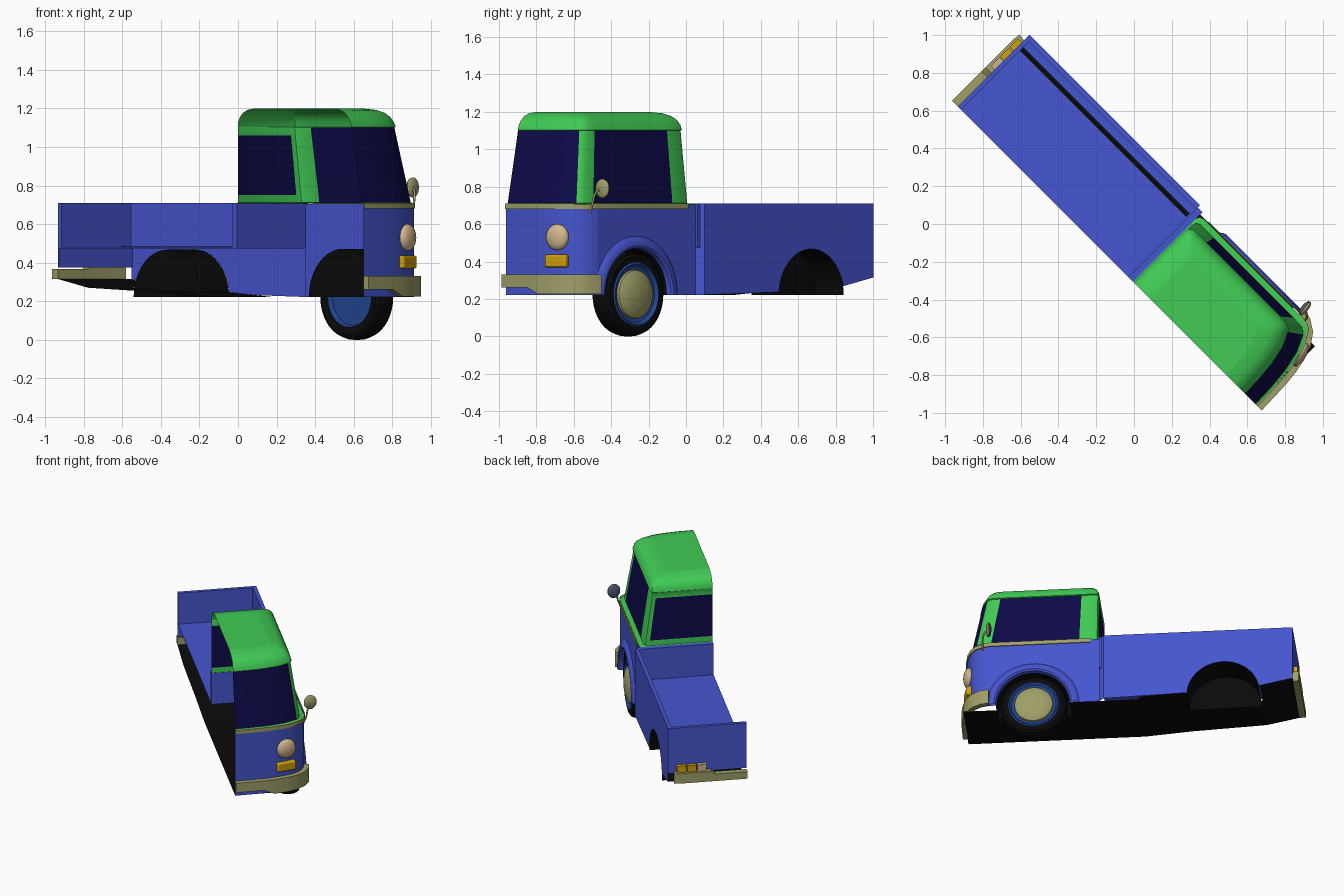
import bpy, bmesh, math
from mathutils import Vector, Matrix

if "Cube" in bpy.data.objects:
    bpy.data.objects.remove(bpy.data.objects["Cube"])

# Half of a small pickup, cut along its centre plane. Built with x = forward,
# y = outward, then every object is turned -45 degrees about z.
TURN = Matrix.Rotation(-math.pi / 4, 4, 'Z')
CUT = -0.22

def mat(name, r, g, b):
    m = bpy.data.materials.new(name)
    m.diffuse_color = (r, g, b, 1)
    m.use_nodes = True
    m.node_tree.nodes["Principled BSDF"].inputs["Base Color"].default_value = m.diffuse_color
    return m

BLUE = mat("body blue", 0.061, 0.092, 0.63)
GREEN = mat("cab green", 0.052, 0.60, 0.09)
GLASS = mat("navy glass", 0.004, 0.003, 0.065)
BLACK = mat("black", 0.003, 0.003, 0.003)
TRIM = mat("olive beige trim", 0.35, 0.35, 0.14)
AMBER = mat("amber lamp", 0.65, 0.36, 0.004)
LAMP = mat("tan lamp", 0.65, 0.47, 0.27)
RIM = mat("rim blue", 0.017, 0.065, 0.30)
MIRROR = mat("mirror grey", 0.08, 0.10, 0.17)

def make(name, verts, faces, mats, rule=None, smooth=True):
    me = bpy.data.meshes.new(name)
    me.from_pydata([tuple(v) for v in verts], [], faces)
    for m in mats:
        me.materials.append(m)
    if rule:
        for p in me.polygons:
            p.material_index = rule(p)
    bm = bmesh.new()
    bm.from_mesh(me)
    bmesh.ops.recalc_face_normals(bm, faces=bm.faces)
    bm.to_mesh(me)
    bm.free()
    ob = bpy.data.objects.new(name, me)
    bpy.context.collection.objects.link(ob)
    ob.matrix_world = TURN
    if smooth:
        bpy.ops.object.select_all(action='DESELECT')
        ob.select_set(True)
        bpy.context.view_layer.objects.active = ob
        bpy.ops.object.shade_smooth_by_angle(angle=math.radians(32))
    return ob

def box(name, t, s, z, m):
    v = [(a, b, c) for a in t for b in s for c in z]
    f = [(0, 1, 3, 2), (4, 6, 7, 5), (0, 4, 5, 1), (2, 3, 7, 6), (0, 2, 6, 4), (1, 5, 7, 3)]
    return make(name, v, f, [m], smooth=False)

def loft(name, rings, mats, rule=None, closed=False, caps=False):
    n = len(rings[0])
    v = [p for r in rings for p in r]
    f = [(i * n + j, i * n + (j + 1) % n, (i + 1) * n + (j + 1) % n, (i + 1) * n + j)
         for i in range(len(rings) - 1) for j in range(n if closed else n - 1)]
    if caps:
        f += [tuple(range(n)), tuple(range(len(v) - n, len(v)))]
    return make(name, v, f, mats, rule)

def lathe(name, centre, profile, mats, rule=None, n=40, a0=0.0, a1=2 * math.pi):
    # profile of (radius, sideways offset) turned about the axle direction
    rings = []
    for k in range(n + 1):
        a = a0 + (a1 - a0) * k / n
        rings.append([(centre[0] + r * math.cos(a), centre[1] + y, centre[2] + r * math.sin(a))
                      for r, y in profile])
    return loft(name, rings, mats, rule)

def arc(t, z, r, a0, a1, n=28):
    return [(t + r * math.cos(a0 + (a1 - a0) * k / n), z + r * math.sin(a0 + (a1 - a0) * k / n))
            for k in range(n + 1)]

def side(name, s, outline, m):
    return make(name, [(t, s, z) for t, z in outline], [tuple(range(len(outline)))], [m], smooth=False)

def band(name, plan, zlo, zhi, out, m):
    # bar following a plan line, growing outward by "out"
    rings = []
    for i, (t, s) in enumerate(plan):
        a, b = plan[max(i - 1, 0)], plan[min(i + 1, len(plan) - 1)]
        d = Vector((b[0] - a[0], b[1] - a[1])).normalized()
        nx, ny = (d.y, -d.x)
        if ny < -0.01 or (abs(ny) <= 0.01 and nx * t < 0):
            nx, ny = -nx, -ny
        if i == 0:
            nx, ny = math.copysign(1, t), 0
        lo, hi = zlo(s), zhi(s)
        rings.append([(t, s, lo), (t + nx * out, s + ny * out, lo),
                      (t + nx * out, s + ny * out, hi), (t, s, hi)])
    return loft(name, rings, [m], closed=True, caps=True)

# --- lower cab: bowed front and flat door side with a wheel opening
S = 0.283
nose = [(1.14, CUT), (1.136, -0.1), (1.127, 0.02), (1.11, 0.12), (1.085, 0.19), (1.05, 0.24),
        (1.0, 0.272), (0.95, S)]
loft("nose_panel", [[(t, s, z) for t, s in nose] for z in (0.222, 0.45, 0.705)], [BLUE])
FW, RW = (0.66, 0.222), (-0.63, 0.222)
side("cab_side", S, [(0.95, 0.705), (0.95, 0.222)] + arc(*FW, 0.25, 0, math.pi)
     + [(0.21, 0.222), (0.21, 0.705)], BLUE)
loft("side_step", [[(0.21, S, z), (0.177, 0.318, z)] for z in (0.222, 0.71)], [BLUE])
lathe("front_fender_lip", (FW[0], 0, FW[1]),
      [(0.245, 0.27), (0.25, 0.298), (0.262, 0.306), (0.28, 0.305), (0.297, 0.297), (0.313, S)],
      [BLUE], a1=math.pi)
band("belt_trim", nose + [(0.6, S), (0.27, S)], lambda s: 0.682, lambda s: 0.71, 0.007, TRIM)

# --- upper cab: lofted rings, glass chosen by band and column
plan = [(1.13, CUT), (1.126, -0.1), (1.115, 0.02), (1.092, 0.13), (1.05, 0.222), (1.035, 0.237),
        (1.01, 0.247), (0.95, 0.25), (0.65, 0.25), (0.35, 0.25), (0.25, 0.25), (0.229, 0.241),
        (0.22, 0.215), (0.22, CUT)]
levels = [(0.706, 1.14, 0.28, 0.21), (0.712, 1.128, 0.246, 0.22), (0.75, 1.12, 0.242, 0.22),
          (1.06, 1.058, 0.2, 0.22), (1.1, 1.05, 0.195, 0.22), (1.104, 1.052, 0.203, 0.218),
          (1.13, 1.044, 0.196, 0.222), (1.155, 1.028, 0.183, 0.234), (1.177, 1.003, 0.16, 0.256),
          (1.192, 0.968, 0.128, 0.288), (1.2, 0.91, 0.07, 0.34)]
def cab_ring(z, f, w, r):
    return [(r + (t - 0.22) * (f - r) / 0.91, CUT + (s - CUT) * (w - CUT) / 0.47, z) for t, s in plan]
COLS = len(plan) - 1
def glass(p):
    row, col = divmod(p.index, COLS)
    front_or_side = 1 <= row <= 3 and (col <= 3 or 7 <= col <= 8)
    return 1 if front_or_side or (row == 2 and col == 12) else 0
rings = [cab_ring(*l) for l in levels]
loft("cab_upper", rings, [GREEN, GLASS], glass)
make("roof_top", rings[-1], [tuple(range(len(plan)))], [GREEN], smooth=False)

# --- cargo bed
side("bed_side_outer", 0.318, [(0.177, 0.71), (0.177, 0.222)] + arc(*RW, 0.245, 0.06, math.pi - 0.2)
     + [(-0.88, 0.27), (-1.1, 0.315), (-1.1, 0.71)], BLUE)
box("bed_side_inner", (-1.098, 0.177), (0.29, 0.317), (0.48, 0.71), BLUE)
box("bed_floor", (-1.09, 0.2), (CUT, 0.3), (0.474, 0.48), BLUE)
box("bed_floor_strip", (-1.075, 0.17), (0.222, 0.248), (0.478, 0.485), BLACK)
box("bed_front_wall", (0.177, 0.212), (CUT, 0.3), (0.474, 0.71), BLUE)
box("tailgate", (-1.1, -1.075), (CUT, 0.318), (0.475, 0.71), BLUE)
box("rear_panel", (-1.1, -1.092), (CUT, 0.318), (0.375, 0.476), BLUE)

# --- black underside following the rising tail, left open in the wheel wells
under = [(1.135, 0.222), (0.91, 0.222), (0.41, 0.222), (-0.06, 0.222), (-0.385, 0.247),
         (-0.88, 0.27), (-1.1, 0.315)]
v, f = [], []
for i, (a, b) in enumerate(zip(under, under[1:])):
    s1 = 0.11 if i in (1, 4) else (0.22 if i == 0 else (S if i == 2 else 0.315))
    f.append(tuple(range(len(v), len(v) + 4)))
    v += [(a[0], CUT, a[1]), (b[0], CUT, b[1]), (b[0], s1, b[1]), (a[0], s1, a[1])]
make("underside", v, f, [BLACK], smooth=False)

# --- wheel wells
for name, c, r, out in (("front_wheel_well", FW, 0.25, S), ("rear_wheel_well", RW, 0.245, 0.317)):
    lathe(name, (c[0], 0, c[1]), [(0.0, 0.11), (r, 0.11), (r, out)], [BLACK], a1=math.pi)

# --- front wheel
wc = (0.655, 0.217, 0.225)
lathe("front_tyre", wc, [(0.16, -0.055), (0.2, -0.062), (0.217, -0.052), (0.225, -0.025),
                         (0.225, 0.025), (0.217, 0.05), (0.2, 0.062), (0.168, 0.06)], [BLACK])
lathe("front_rim", wc, [(0.0, -0.03), (0.15, -0.03), (0.16, -0.055), (0.172, -0.055), (0.172, 0.062),
                        (0.163, 0.068), (0.15, 0.05), (0.125, 0.045)], [RIM])
lathe("front_hubcap", wc, [(0.132, 0.045), (0.128, 0.06), (0.1, 0.076), (0.06, 0.086), (0.0, 0.09)], [TRIM])

# --- bumpers
low = lambda s: 0.26 if s < -0.03 else max(0.225, 0.26 - (s + 0.03) * 0.5)
fine = nose[:2] + [(1.133, -0.03), (1.126, 0.04)] + nose[3:]
band("front_bumper", fine, low, lambda s: 0.33, 0.036, TRIM)
band("rear_bumper", [(-1.1, CUT), (-1.1, 0.0), (-1.1, 0.03), (-1.1, 0.24), (-1.095, 0.275)],
     lambda s: 0.315, lambda s: 0.367 if s < 0.02 else 0.388, 0.043, TRIM)

# --- lamps
def dome(name, centre, scale, m, turn=0.0):
    bm = bmesh.new()
    bmesh.ops.create_uvsphere(bm, u_segments=28, v_segments=16, radius=1)
    M = Matrix.Translation(centre) @ Matrix.Rotation(turn, 4, 'Z') @ Matrix.Diagonal((*scale, 1))
    bm.transform(M)
    vs = [x.co.copy() for x in bm.verts]
    fs = [tuple(x.index for x in p.verts) for p in bm.faces]
    bm.free()
    return make(name, vs, fs, [m])
dome("headlamp", (1.108, 0.135, 0.53), (0.034, 0.068, 0.07), LAMP, 0.24)
sig = box("turn_signal", (-0.02, 0.022), (-0.068, 0.068), (-0.034, 0.034), AMBER)
sig.matrix_world = TURN @ Matrix.Translation((1.108, 0.132, 0.403)) @ Matrix.Rotation(0.24, 4, 'Z')
bev = sig.modifiers.new("round", 'BEVEL')
bev.width, bev.segments = 0.012, 3
for i, m in enumerate((AMBER, AMBER, LAMP)):
    s = 0.26 - i * 0.07
    box("rear_lamp_%d" % (i + 1), (-1.128, -1.1), (s - 0.063, s), (0.39, 0.437), m)

# --- door mirror on a bent arm
dome("mirror_shell", (0.958, 0.325, 0.79), (0.016, 0.045, 0.052), TRIM, 0.1)
dome("mirror_glass", (0.95, 0.325, 0.79), (0.014, 0.042, 0.049), MIRROR, 0.1)
cu = bpy.data.curves.new("mirror_arm", 'CURVE')
cu.dimensions = '3D'
cu.bevel_depth = 0.006
sp = cu.splines.new('POLY')
path = [(1.0, 0.272, 0.66), (1.0, 0.29, 0.7), (0.995, 0.3, 0.75), (0.985, 0.308, 0.775), (0.96, 0.322, 0.79)]
sp.points.add(len(path) - 1)
for p, c in zip(sp.points, path):
    p.co = (*c, 1)
cu.materials.append(TRIM)
arm = bpy.data.objects.new("mirror_arm", cu)
bpy.context.collection.objects.link(arm)
arm.matrix_world = TURN
